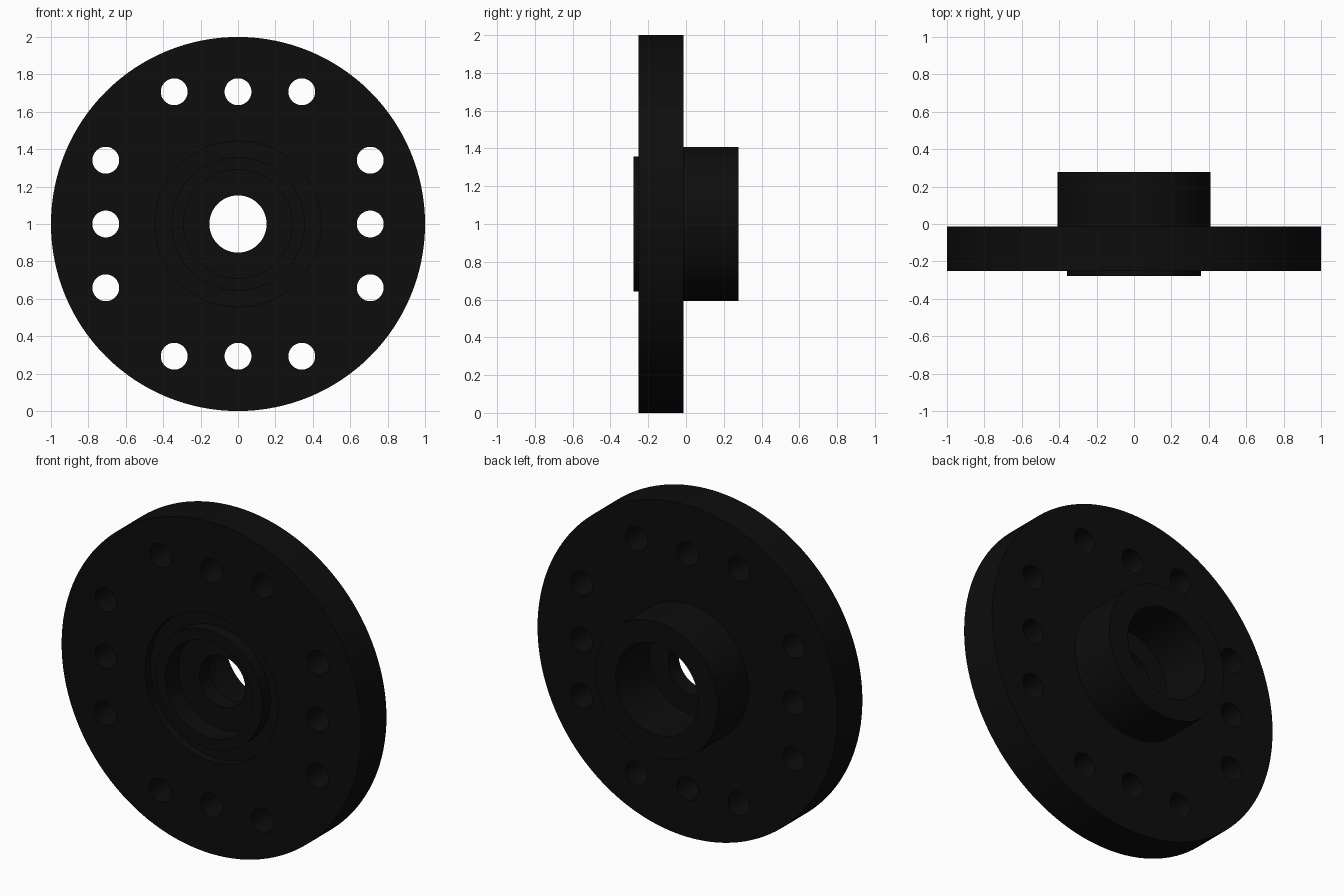
import bpy, bmesh, math
from mathutils import Matrix, Vector

if "Cube" in bpy.data.objects:
    bpy.data.objects.remove(bpy.data.objects["Cube"])

CENTRE = Vector((0, 0, 1))

black = bpy.data.materials.new("near_black")
black.diffuse_color = (0.004, 0.004, 0.004, 1)
black.use_nodes = True
black.node_tree.nodes["Principled BSDF"].inputs["Base Color"].default_value = black.diffuse_color


def make_object(name, bm):
    bmesh.ops.recalc_face_normals(bm, faces=bm.faces)
    mesh = bpy.data.meshes.new(name)
    bm.to_mesh(mesh)
    bm.free()
    mesh.materials.append(black)
    obj = bpy.data.objects.new(name, mesh)
    bpy.context.collection.objects.link(obj)
    return obj


def lathe(name, profile, steps):
    """Revolve a closed (radius, y) profile about the y axis."""
    bm = bmesh.new()
    verts = [bm.verts.new((r, y, 1)) for r, y in profile]
    edges = [bm.edges.new((v, verts[(i + 1) % len(verts)])) for i, v in enumerate(verts)]
    bmesh.ops.spin(bm, geom=verts + edges, cent=CENTRE, axis=(0, 1, 0),
                   angle=math.tau, steps=steps, use_merge=True)
    bmesh.ops.remove_doubles(bm, verts=bm.verts, dist=1e-5)
    return make_object(name, bm)


# Flange with front lip and groove, stepped bore and rear hub
FRONT, FACE, BACK, REAR = -0.277, -0.252, -0.014, 0.277
WEB_FRONT, WEB_BACK = -0.15, -0.05
flange = lathe("flange_hub", [
    (0.153, WEB_FRONT), (0.29, WEB_FRONT),       # front recess floor
    (0.29, FRONT), (0.357, FRONT),               # raised lip
    (0.357, FACE + 0.05), (0.443, FACE + 0.05),  # groove around the lip
    (0.443, FACE), (1.0, FACE),                  # front face
    (1.0, BACK), (0.408, BACK),                  # rim and back face
    (0.408, REAR), (0.275, REAR),                # hub
    (0.275, WEB_BACK), (0.153, WEB_BACK),        # rear bore floor
], 128)

# Bolt holes: three on each of four sides
bm = bmesh.new()
for side in range(4):
    for offset in (-0.341, 0, 0.341):
        spot = Matrix.Rotation(side * math.pi / 2, 4, 'Y') @ Vector((offset, -0.13, 0.707))
        bmesh.ops.create_cone(bm, cap_ends=True, segments=32, radius1=0.072, radius2=0.072,
                              depth=0.6, matrix=Matrix.Translation(spot + CENTRE)
                              @ Matrix.Rotation(math.pi / 2, 4, 'X'))
cutter = make_object("bolt_hole_cutter", bm)
cutter.hide_render = True

cut = flange.modifiers.new("bolt_holes", 'BOOLEAN')
cut.operation = 'DIFFERENCE'
cut.solver = 'EXACT'
cut.object = cutter
bpy.context.view_layer.objects.active = flange
flange.select_set(True)
bpy.ops.object.modifier_apply(modifier=cut.name)
bpy.data.objects.remove(cutter, do_unlink=True)
bpy.ops.object.shade_smooth_by_angle(angle=math.radians(30))
